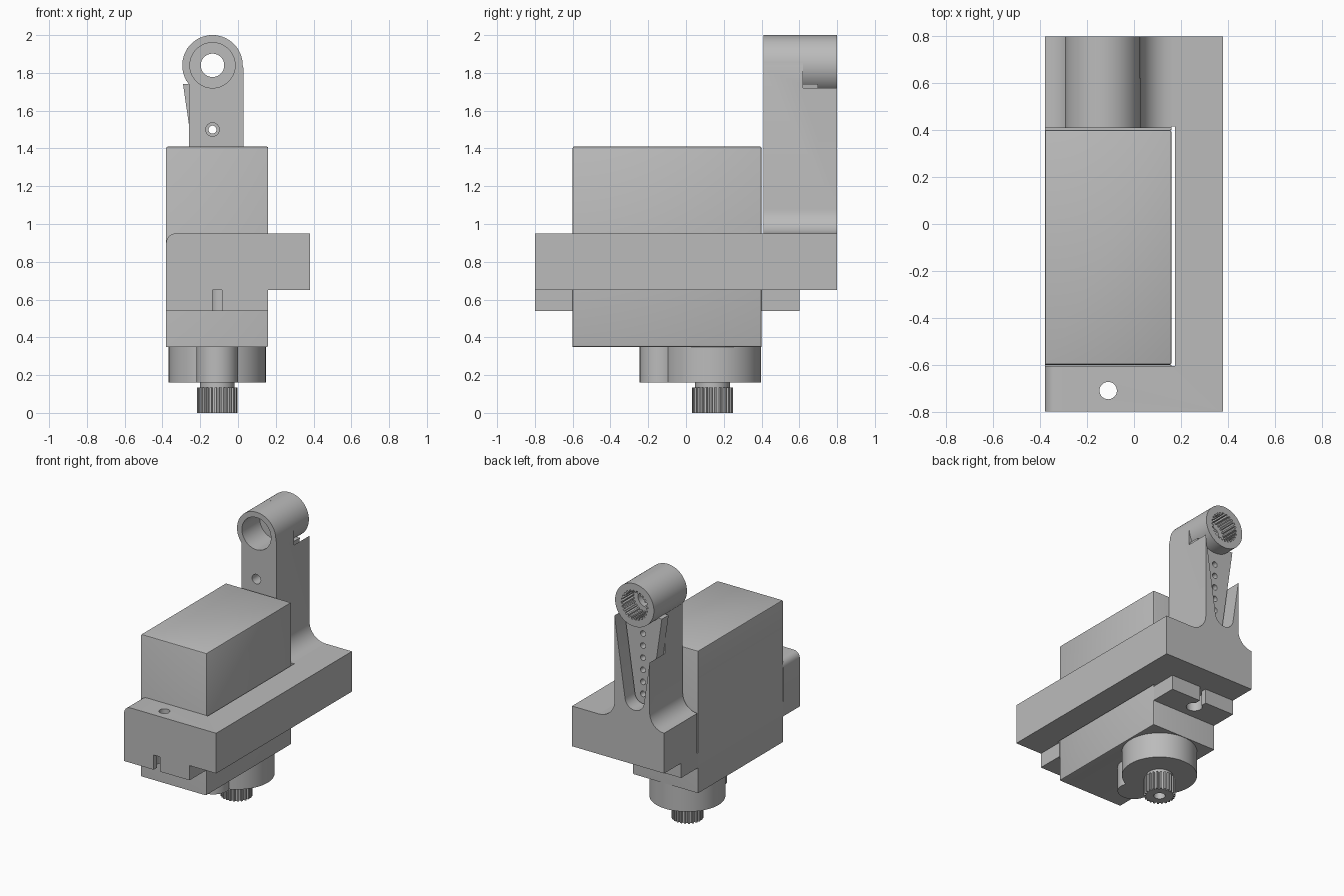
import bpy, bmesh, math
from math import cos, sin, pi, radians

cube = bpy.data.objects.get("Cube")
if cube:
    bpy.data.objects.remove(cube, do_unlink=True)

grey = bpy.data.materials.new("plain_grey")
grey.use_nodes = True
grey.diffuse_color = (0.5, 0.5, 0.5, 1)
grey.node_tree.nodes["Principled BSDF"].inputs["Base Color"].default_value = (0.5, 0.5, 0.5, 1)


def arc(cx, cy, r, start, end, n=16):
    angles = [radians(start + (end - start) * i / n) for i in range(n + 1)]
    return [(cx + r * cos(a), cy + r * sin(a)) for a in angles]


def circle(cx, cy, r, n=48):
    return arc(cx, cy, r, 0, 360, n)[:-1]


def gear(cx, cy, r_in, r_out, teeth):
    pts = []
    for i in range(teeth):
        for step, r in ((0, r_in), (0.4, r_in), (0.5, r_out), (0.9, r_out)):
            a = 2 * pi * (i + step) / teeth
            pts.append((cx + r * cos(a), cy + r * sin(a)))
    return pts


def rect(x0, x1, y0, y1):
    return [(x0, y0), (x1, y0), (x1, y1), (x0, y1)]


def prism(name, pts, lo, hi, axis="Z", bevel=None, width=0.0, segments=6):
    """Extrude a 2D outline along Z or Y; bevel picks edges by a rule."""
    bm = bmesh.new()
    place = (lambda p, t: (p[0], p[1], t)) if axis == "Z" else (lambda p, t: (p[0], t, p[1]))
    face = bm.faces.new([bm.verts.new(place(p, lo)) for p in pts])
    top = bmesh.ops.extrude_face_region(bm, geom=[face])["geom"]
    shift = (0, 0, hi - lo) if axis == "Z" else (0, hi - lo, 0)
    bmesh.ops.translate(bm, vec=shift, verts=[g for g in top if isinstance(g, bmesh.types.BMVert)])
    bmesh.ops.recalc_face_normals(bm, faces=bm.faces)
    if bevel:
        edges = [e for e in bm.edges if all(bevel(v.co) for v in e.verts)]
        bmesh.ops.bevel(bm, geom=edges, offset=width, segments=segments, profile=0.5, affect="EDGES")
    mesh = bpy.data.meshes.new(name)
    bm.to_mesh(mesh)
    bm.free()
    mesh.materials.append(grey)
    ob = bpy.data.objects.new(name, mesh)
    bpy.context.collection.objects.link(ob)
    return ob


def combine(ob, others, operation="DIFFERENCE"):
    """Apply booleans and remove the helper objects."""
    bpy.context.view_layer.objects.active = ob
    for other in others:
        other.hide_render = True
        mod = ob.modifiers.new("cut", "BOOLEAN")
        mod.operation, mod.object, mod.solver = operation, other, "EXACT"
        bpy.ops.object.modifier_apply(modifier=mod.name)
        bpy.data.objects.remove(other, do_unlink=True)
    return ob


parts = []

# Motor case, with slightly eased top and upright edges
SX, GY = -0.11, 0.14
parts.append(prism("motor_case", rect(-0.38, 0.16, -0.6, 0.4), 0.35, 1.41,
                   bevel=lambda c: c.z > 1.4 or c.x > 0.15, width=0.008, segments=2))

# Mounting ears with open screw slots
for name, y0, y1, hole_y, end_y in (("front_ear", -0.8, -0.6, -0.71, -0.85),
                                    ("back_ear", 0.4, 0.6, 0.51, 0.65)):
    ear = prism(name, rect(-0.38, 0.16, y0, y1), 0.54, 0.65)
    slot = rect(SX - 0.026, SX + 0.026, min(hole_y, end_y), max(hole_y, end_y))
    parts.append(combine(ear, [prism("hole", circle(SX, hole_y, 0.055), 0.5, 0.7),
                               prism("slot", slot, 0.5, 0.7)]))

# Gearbox housing, neck and toothed output shaft
parts.append(prism("gear_housing", circle(SX, GY, 0.257, 64), 0.16, 0.351))
parts.append(prism("idler_housing", circle(SX, -0.135, 0.11), 0.16, 0.351))
parts.append(prism("shaft_neck", circle(SX, GY, 0.092), 0.12, 0.17))
shaft = prism("output_shaft", gear(SX, GY, 0.094, 0.108, 24), 0, 0.135)
parts.append(combine(shaft, [prism("hole", circle(SX, GY, 0.04, 24), -0.05, 0.1)]))

# C-shaped bracket around the case, open on one side
outline = [(-0.38, -0.8), (0.38, -0.8), (0.38, 0.8), (-0.38, 0.8),
           (-0.38, 0.415), (0.175, 0.415), (0.175, -0.605), (-0.38, -0.605)]
bracket = prism("bracket", outline, 0.65, 0.95, width=0.05,
                bevel=lambda c: c.x < -0.37 and c.z > 0.94 and c.y < -0.5)
parts.append(combine(bracket, [prism("hole", circle(SX, -0.71, 0.037, 32), 0.6, 1),
                               prism("hole", circle(SX, 0.51, 0.037, 32), 0.6, 0.85)]))

# Upright arm with flared foot and round head
HX, HZ = -0.135, 1.84
profile = (arc(-0.38, 1.07, 0.12, -90, 0, 10) + arc(HX, HZ, 0.16, 218.6, 0, 40)
           + [(0.03, HZ - 0.02)] + arc(0.16, 1.08, 0.13, 180, 270, 10))
arm = prism("arm", profile, 0.41, 0.8, "Y")


def taper(inset):
    low = arc(HX, 1.135, 0.079 - inset, 188, 352, 16)
    return low + [(HX + 0.168 - inset, 1.74), (HX - 0.168 + inset, 1.74)]


wide = rect(HX - 0.3, HX + 0.3, 1.74, 2.1)
arm = combine(arm, [prism("recess", taper(0), 0.62, 0.9, "Y"),
                    prism("head_clearance", wide, 0.62, 0.9, "Y"),
                    prism("bore", circle(HX, HZ, 0.12), 0.3, 0.7, "Y"),
                    prism("screw_hole", circle(HX, 1.5, 0.036, 24), 0.3, 0.7, "Y")])
parts.append(arm)

# Horn blade with a row of holes, set in the recess
blade = prism("horn_blade", taper(0.012), 0.62, 0.7, "Y")
cuts = [prism("hole", circle(HX, 1.14 + 0.09 * i, 0.021, 20), 0.5, 0.8, "Y") for i in range(6)]
cuts.append(prism("hub_space", circle(HX, HZ, 0.155), 0.5, 0.9, "Y"))
parts.append(combine(blade, cuts))

# Horn hub with toothed socket
hub = prism("horn_hub", circle(HX, HZ, 0.16, 64), 0.62, 0.8, "Y")
parts.append(combine(hub, [prism("socket", gear(HX, HZ, 0.095, 0.11, 24), 0.67, 0.9, "Y"),
                           prism("hole", circle(HX, HZ, 0.062), 0.5, 0.9, "Y")]))

# Smooth the round faces, keep edges sharp
bpy.ops.object.select_all(action="DESELECT")
for ob in parts:
    ob.select_set(True)
bpy.context.view_layer.objects.active = parts[0]
bpy.ops.object.shade_smooth_by_angle(angle=radians(25))
